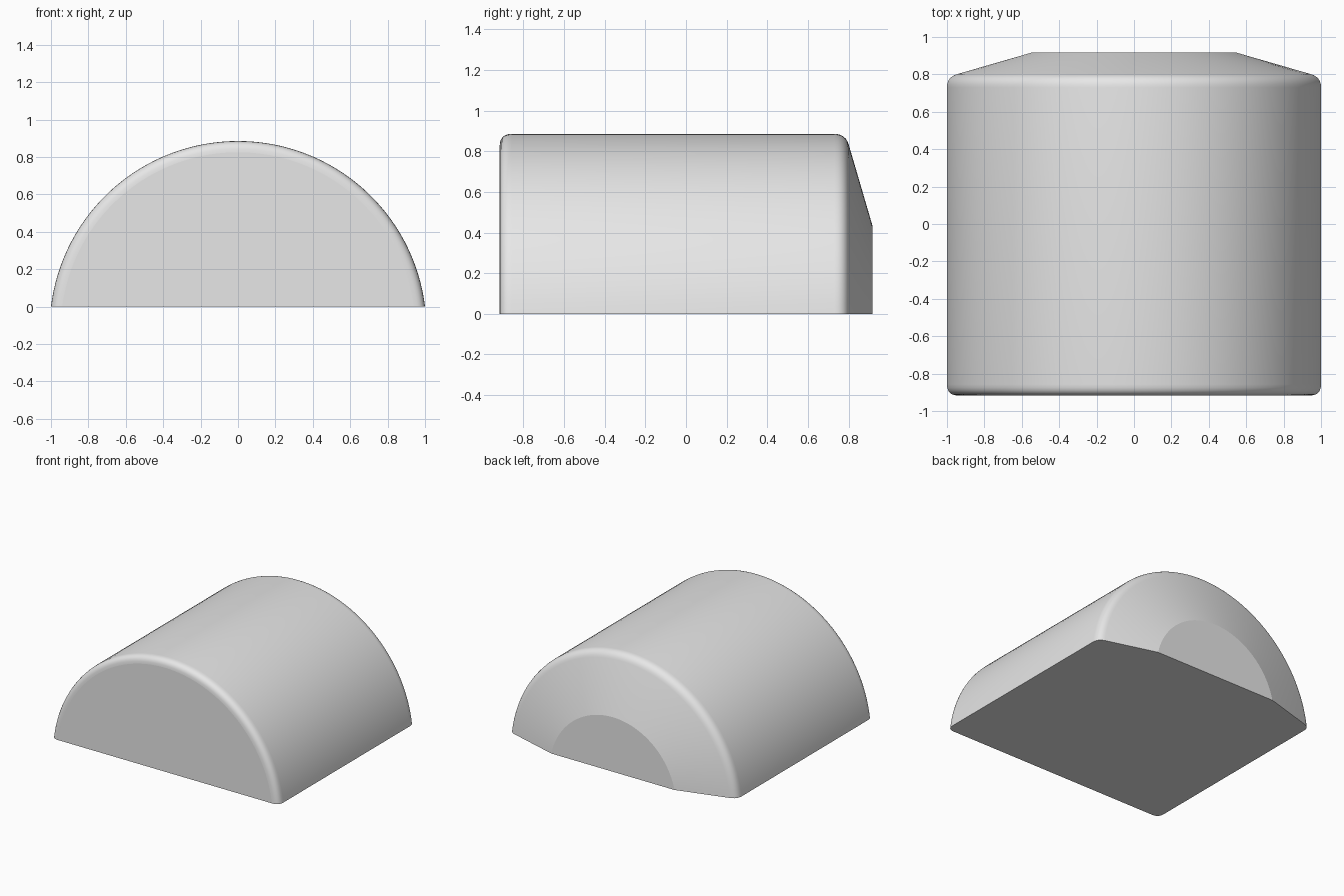
import bpy, bmesh
from math import asin, sin, cos, pi
from mathutils import Vector

cube = bpy.data.objects.get("Cube")
if cube:
    bpy.data.objects.remove(cube, do_unlink=True)

RADIUS = 1.0075    # outer radius of the vault
AXIS_Z = -0.122    # vault axis lies just below the base
SEGMENTS = 64


def rounded(start, corner, end, steps=6):
    """Points rounding off one corner of the profile."""
    a, b, c = Vector(start), Vector(corner), Vector(end)
    return [a.lerp(b, i / steps).lerp(b.lerp(c, i / steps), i / steps)
            for i in range(steps + 1)]


# Plain grey material
grey = bpy.data.materials.new("plain grey")
grey.use_nodes = True
colour = (0.8, 0.8, 0.8, 1)
grey.diffuse_color = colour
grey.node_tree.nodes["Principled BSDF"].inputs["Base Color"].default_value = colour

# Profile as (radius, y): flat front, rounded rims, conical back
profile = rounded((RADIUS - 0.06, -0.917), (RADIUS, -0.917), (RADIUS, -0.857))
profile += rounded((RADIUS, 0.73), (RADIUS, 0.785), (RADIUS - 0.053, 0.801))
profile.append(Vector((0.555, 0.918)))

# Sweep each profile point over the part of its circle above the base
bm = bmesh.new()
rings = []
for r, y in profile:
    low = asin(-AXIS_Z / r)
    ring = []
    for i in range(SEGMENTS + 1):
        t = low + (pi - 2 * low) * i / SEGMENTS
        ring.append(bm.verts.new((r * cos(t), y, AXIS_Z + r * sin(t))))
    rings.append(ring)

# Smooth shell
for a, b in zip(rings, rings[1:]):
    for i in range(SEGMENTS):
        bm.faces.new((a[i], a[i + 1], b[i + 1], b[i])).smooth = True

# Flat front, back and base
bm.faces.new(rings[0])
bm.faces.new(rings[-1])
bm.faces.new([ring[0] for ring in rings] + [ring[-1] for ring in reversed(rings)])
bmesh.ops.recalc_face_normals(bm, faces=bm.faces)

mesh = bpy.data.meshes.new("vault_body")
bm.to_mesh(mesh)
bm.free()
mesh.materials.append(grey)
bpy.context.collection.objects.link(bpy.data.objects.new("vault_body", mesh))
